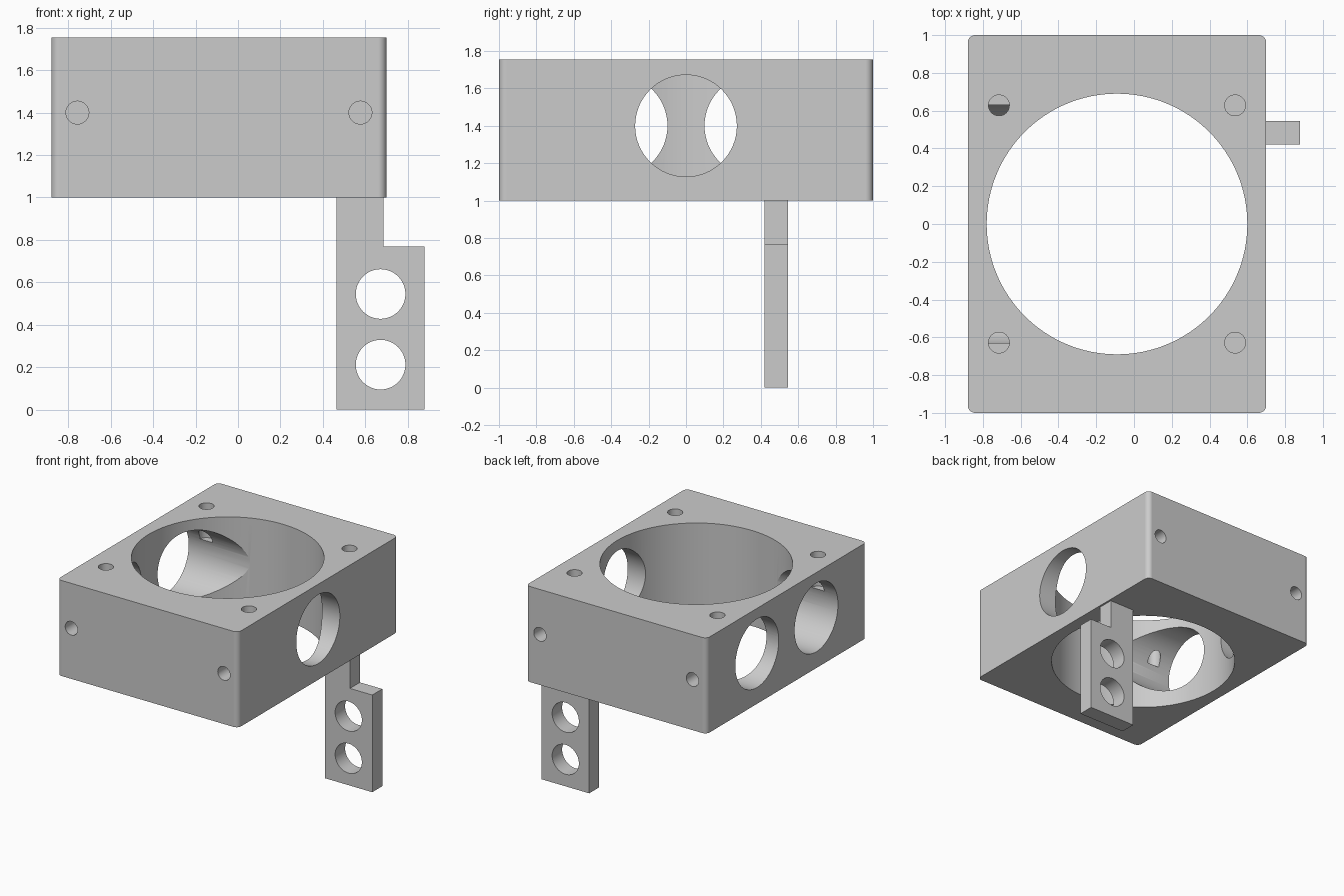
import bpy
import bmesh
from math import radians
from mathutils import Matrix, Vector

if "Cube" in bpy.data.objects:
    bpy.data.objects.remove(bpy.data.objects["Cube"], do_unlink=True)

grey = bpy.data.materials.new("plain_grey")
grey.use_nodes = True
COLOUR = (0.6, 0.6, 0.6, 1)
grey.diffuse_color = COLOUR
grey.node_tree.nodes["Principled BSDF"].inputs["Base Color"].default_value = COLOUR


def add_object(name, bm):
    mesh = bpy.data.meshes.new(name)
    bm.to_mesh(mesh)
    bm.free()
    mesh.materials.append(grey)
    obj = bpy.data.objects.new(name, mesh)
    bpy.context.collection.objects.link(obj)
    return obj


def activate(obj):
    bpy.ops.object.select_all(action="DESELECT")
    obj.select_set(True)
    bpy.context.view_layer.objects.active = obj


def drill(obj, start, end, radius, segments=48):
    """Cut a round hole from start to end."""
    a, b = Vector(start), Vector(end)
    bm = bmesh.new()
    turn = (b - a).to_track_quat("Z", "Y").to_matrix().to_4x4()
    bmesh.ops.create_cone(bm, cap_ends=True, segments=segments, radius1=radius,
                          radius2=radius, depth=(b - a).length,
                          matrix=Matrix.Translation((a + b) / 2) @ turn)
    cutter = add_object("hole_cutter", bm)
    cutter.hide_render = True
    activate(obj)
    mod = obj.modifiers.new("hole", "BOOLEAN")
    mod.operation = "DIFFERENCE"
    mod.solver = "EXACT"
    mod.object = cutter
    bpy.ops.object.modifier_apply(modifier=mod.name)
    bpy.data.objects.remove(cutter, do_unlink=True)


def finish(obj):
    activate(obj)
    bpy.ops.object.shade_smooth_by_angle(angle=radians(25))
    mod = obj.modifiers.new("flat_faces", "WEIGHTED_NORMAL")
    mod.keep_sharp = True


# Housing block with rounded upright edges
LEFT, RIGHT, BASE, TOP = -0.88, 0.70, 1.0, 1.755
MID_X, MID_Z = (LEFT + RIGHT) / 2, 1.4
bm = bmesh.new()
bmesh.ops.create_cube(bm, size=1, matrix=Matrix.Translation((MID_X, 0, (BASE + TOP) / 2))
                      @ Matrix.Diagonal((RIGHT - LEFT, 2, TOP - BASE, 1)))
upright = [e for e in bm.edges if abs(e.verts[0].co.z - e.verts[1].co.z) > 0.1]
bmesh.ops.bevel(bm, geom=upright, offset=0.04, segments=8, profile=0.5, affect="EDGES")
housing = add_object("housing", bm)

# Main bore, then one port on the right and two on the left
drill(housing, (MID_X, 0, BASE - 0.2), (MID_X, 0, TOP + 0.2), 0.69, 128)
drill(housing, (0.3, 0, MID_Z), (RIGHT + 0.2, 0, MID_Z), 0.272, 64)
for side in (-1, 1):
    drill(housing, (LEFT - 0.2, 0.37 * side, MID_Z), (-0.3, 0.37 * side, MID_Z), 0.271, 64)

# Blind screw holes in the top, front and back
for sx in (-1, 1):
    for sy in (-1, 1):
        x, y = MID_X + 0.625 * sx, 0.628 * sy
        drill(housing, (x, y, TOP + 0.1), (x, y, 1.48), 0.055, 32)
        x = MID_X + 0.667 * sx
        drill(housing, (x, 1.1 * sy, MID_Z), (x, 0.72 * sy, MID_Z), 0.054, 32)
finish(housing)

# Stepped mounting bracket under the housing
FRONT, BACK = 0.42, 0.545
outline = [(0.465, 0), (0.88, 0), (0.88, 0.768), (0.685, 0.768), (0.685, BASE), (0.465, BASE)]
bm = bmesh.new()
face = bm.faces.new([bm.verts.new((x, FRONT, z)) for x, z in outline])
extruded = bmesh.ops.extrude_face_region(bm, geom=[face])["geom"]
bmesh.ops.translate(bm, vec=(0, BACK - FRONT, 0),
                    verts=[v for v in extruded if isinstance(v, bmesh.types.BMVert)])
bmesh.ops.recalc_face_normals(bm, faces=bm.faces)
bracket = add_object("bracket", bm)
for z in (0.212, 0.545):
    drill(bracket, (0.672, FRONT - 0.1, z), (0.672, BACK + 0.1, z), 0.117)
finish(bracket)
